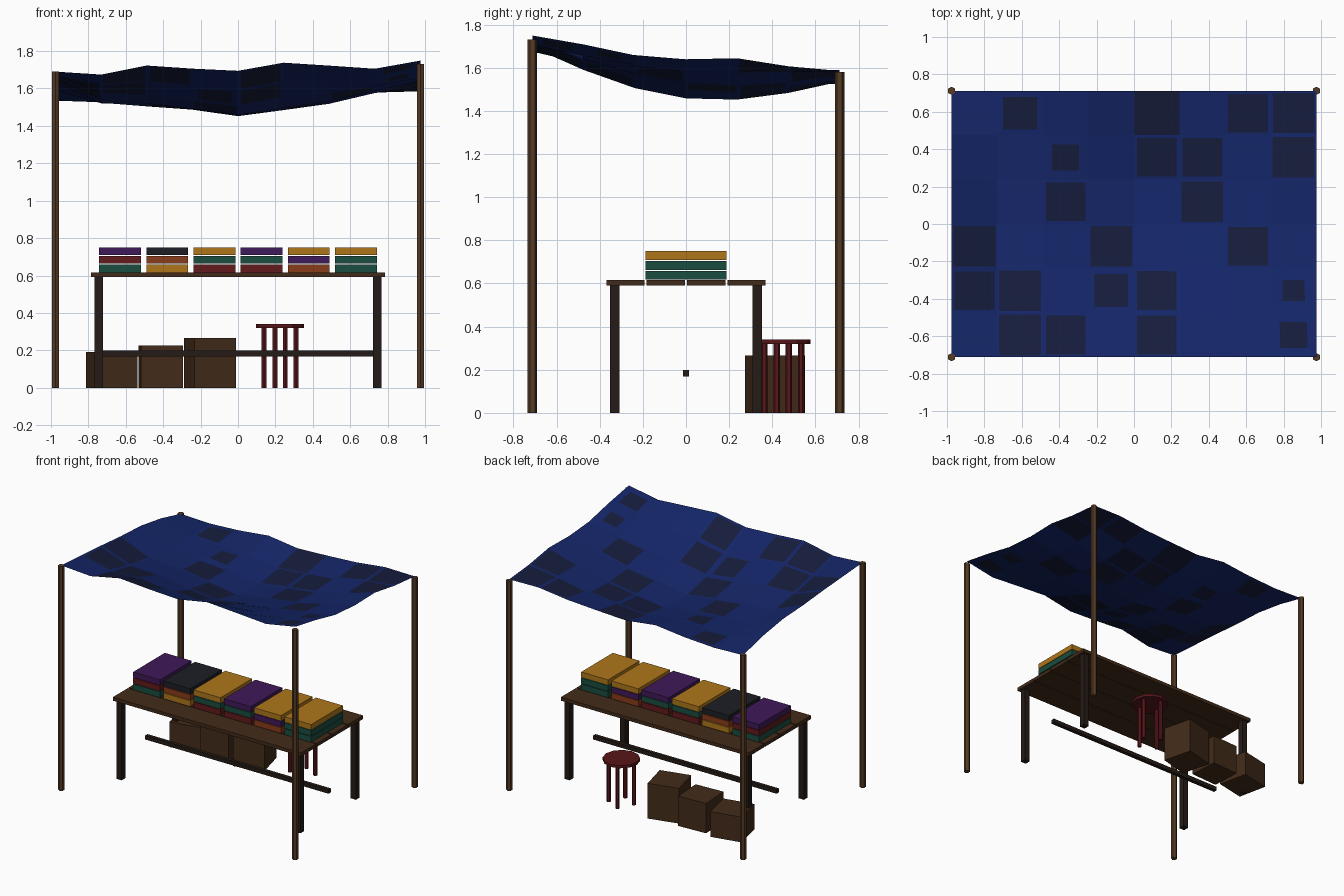
import bpy, bmesh, math
from mathutils import Matrix

if "Cube" in bpy.data.objects:
    bpy.data.objects.remove(bpy.data.objects["Cube"])


def material(name, r, g, b):
    m = bpy.data.materials.new(name)
    m.diffuse_color = (r, g, b, 1)
    m.use_nodes = True
    m.node_tree.nodes["Principled BSDF"].inputs["Base Color"].default_value = m.diffuse_color
    return m


wood = material("wood", .055, .024, .010)
dark_wood = material("dark_wood", .018, .011, .008)
pole_wood = material("pole_wood", .09, .043, .018)
stool_red = material("stool_red", .10, .008, .010)
tarp_blue = material("tarp_blue", .007, .019, .14)
patch_blue = material("patch_blue", .008, .012, .045)
CLOTH = {
    "p": material("purple", .05, .010, .10),
    "r": material("red", .12, .010, .012),
    "g": material("green", .010, .075, .05),
    "o": material("orange", .25, .045, .010),
    "y": material("yellow", .42, .18, .010),
    "k": material("black", .012, .013, .018),
}


def finish(name, bm, *mats):
    mesh = bpy.data.meshes.new(name)
    bm.to_mesh(mesh)
    bm.free()
    obj = bpy.data.objects.new(name, mesh)
    for m in mats:
        mesh.materials.append(m)
    bpy.context.collection.objects.link(obj)
    return obj


def box(name, center, size, mat, turn=0):
    bm = bmesh.new()
    bmesh.ops.create_cube(bm, size=1, matrix=Matrix.Diagonal((*size, 1)))
    obj = finish(name, bm, mat)
    obj.location = center
    obj.rotation_euler.z = math.radians(turn)
    return obj


def rod(name, x, y, z0, z1, radius, sides, mat):
    bm = bmesh.new()
    bmesh.ops.create_cone(bm, cap_ends=True, segments=sides, radius1=radius,
                          radius2=radius, depth=z1 - z0)
    obj = finish(name, bm, mat)
    obj.location = (x, y, (z0 + z1) / 2)
    return obj


# corner poles
X, Y = .975, .712
for name, sx, sy, h in (("front_left", -1, -1, 1.69), ("front_right", 1, -1, 1.73),
                        ("back_left", -1, 1, 1.54), ("back_right", 1, 1, 1.58)):
    rod(name + "_pole", sx * X, sy * Y, 0, h, .022, 6, pole_wood)

# sagging canopy: tilted sheet, centre sag and uneven ripples along the edges
NX, NY = 8, 6
front_ripple = (0, -.023, .018, -.006, -.025, .011, -.012, -.036, 0)
back_ripple = (0, -.015, -.008, .012, -.025, -.02, -.012, .01, 0)
left_ripple = (0, .01, .02, .026, .04, .03, 0)
right_ripple = (0, -.014, -.037, -.028, .004, -.006, 0)


def canopy_height(i, j):
    u, v = i / NX, j / NY
    z = (1.69 + .059 * u) * (1 - v) + (1.535 + .05 * u) * v
    z -= .157 * math.sin(math.pi * u) * math.sin(math.pi * v)
    z += front_ripple[i] * (1 - v) + back_ripple[i] * v
    return z + {0: left_ripple[j], NX: right_ripple[j]}.get(i, 0)


bm = bmesh.new()
grid = [[bm.verts.new((X * (2 * i / NX - 1), Y * (2 * j / NY - 1), canopy_height(i, j)))
         for j in range(NY + 1)] for i in range(NX + 1)]
cells = {(i, j): bm.faces.new((grid[i][j], grid[i + 1][j], grid[i + 1][j + 1], grid[i][j + 1]))
         for i in range(NX) for j in range(NY)}

# darker square patches inset in some cells, grouped by size
patches = {
    .21: ((4, 5), (5, 3), (7, 5), (7, 4), (0, 2), (3, 2), (1, 1), (1, 0)),
    .195: ((2, 3), (4, 4), (5, 4), (6, 2), (0, 1), (4, 1), (2, 0), (4, 0), (6, 5)),
    .15: ((1, 5), (3, 1)),
    .10: ((2, 4), (7, 0)),
    .06: ((7, 1),),
}
for size, places in patches.items():
    for place in places:
        bmesh.ops.inset_individual(bm, faces=[cells[place]], thickness=(.24 - size) / 2)
        cells[place].material_index = 1
finish("canopy", bm, tarp_blue, patch_blue)

# table: four planks, legs and one low stretcher
for k in range(4):
    box(f"table_plank_{k + 1}", (0, (k - 1.5) * .187, .604), (1.57, .178, .026), wood)
for sx in (-1, 1):
    for sy in (-1, 1):
        box("table_leg", (sx * .745, sy * .33, .296), (.044, .044, .592), dark_wood)
box("stretcher", (0, 0, .183), (1.53, .028, .03), dark_wood)

# folded cloth stacks, colours listed bottom to top
for k, stack in enumerate(("grp", "yok", "rgy", "rgp", "opy", "ggy")):
    for level, c in enumerate(stack):
        box(f"cloth_{k + 1}_{level + 1}", ((k - 2.5) * .252, 0, .638 + .0455 * level),
            (.224, .376, .041), CLOTH[c])

# crates behind the table
for k, (width, h, turn) in enumerate(((.23, .19, 12), (.225, .225, 3), (.23, .265, 14))):
    box(f"crate_{k + 1}", (-.675 + .2625 * k, .412, h / 2), (width, width, h), wood, turn)

# round stool
SX, SY = .225, .448
rod("stool_seat", SX, SY, .32, .34, .128, 12, stool_red)
for k in range(4):
    a = math.radians(18 + 90 * k)
    rod("stool_leg", SX + .09 * math.cos(a), SY + .09 * math.sin(a), 0, .322, .015, 6, stool_red)
